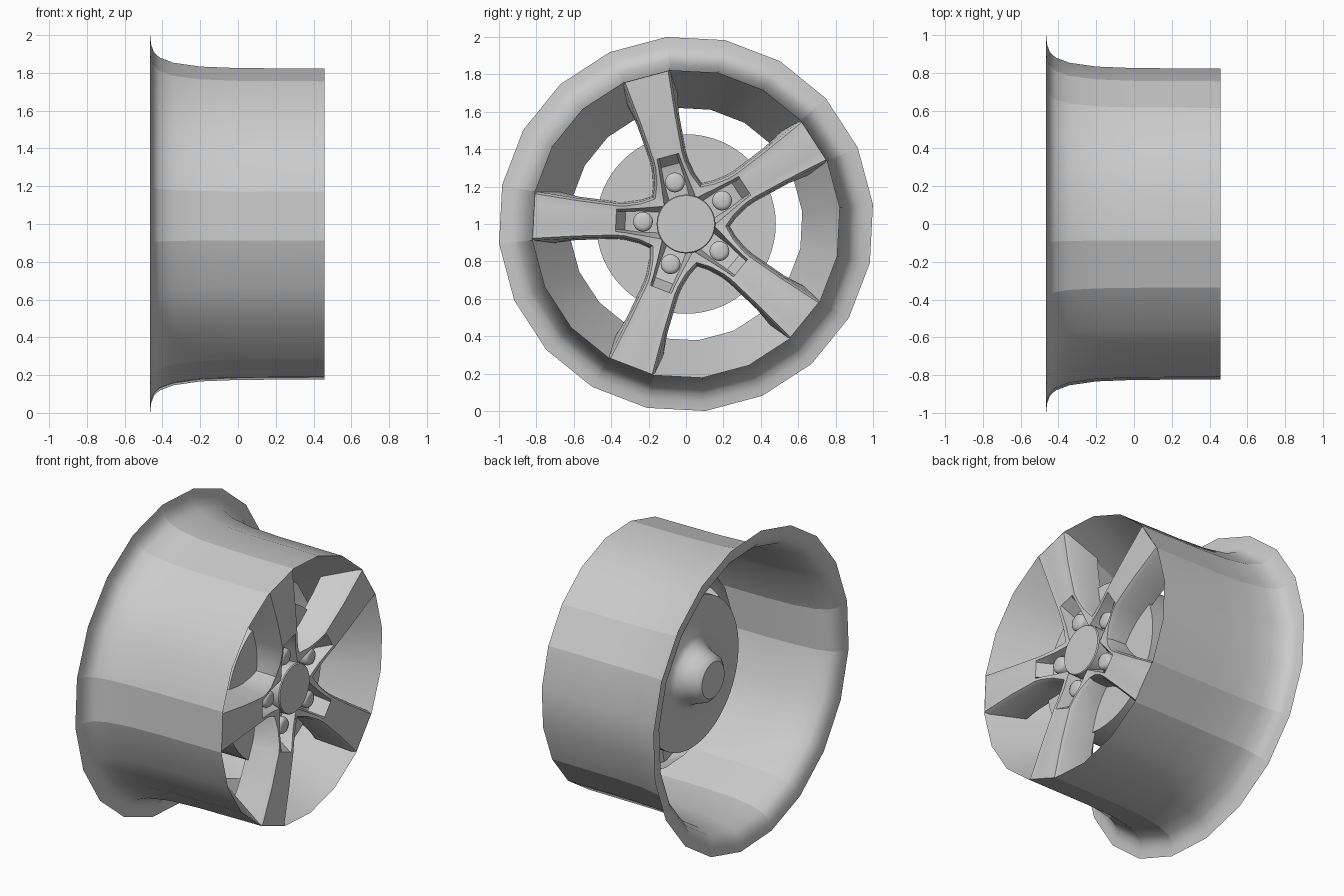
import bpy, bmesh
from math import sin, cos, radians

if "Cube" in bpy.data.objects:
    bpy.data.objects.remove(bpy.data.objects["Cube"], do_unlink=True)

metal = bpy.data.materials.new("grey_metal")
metal.use_nodes = True
metal.diffuse_color = (0.6, 0.6, 0.6, 1)
metal.node_tree.nodes["Principled BSDF"].inputs["Base Color"].default_value = (0.6, 0.6, 0.6, 1)

AXLE = 1.0
SPOKES = [radians(33 + 72 * k) for k in range(5)]


def finish(name, bm, flip=None, angle=None):
    bmesh.ops.remove_doubles(bm, verts=bm.verts, dist=0.0005)
    if flip is None:
        bmesh.ops.recalc_face_normals(bm, faces=bm.faces)
    elif flip:
        bmesh.ops.reverse_faces(bm, faces=bm.faces)
    for f in bm.faces:
        f.smooth = True
    mesh = bpy.data.meshes.new(name)
    bm.to_mesh(mesh)
    bm.free()
    mesh.materials.append(metal)
    obj = bpy.data.objects.new(name, mesh)
    bpy.context.collection.objects.link(obj)
    if angle:
        bpy.ops.object.select_all(action="DESELECT")
        obj.select_set(True)
        bpy.context.view_layer.objects.active = obj
        bpy.ops.object.shade_smooth_by_angle(angle=radians(angle))
    return obj


def add_faces(bm, rings, closed=True):
    """Bridge successive rows of vertices with quads."""
    for a, b in zip(rings, rings[1:]):
        n = len(a)
        for i in range(n if closed else n - 1):
            j = (i + 1) % n
            bm.faces.new((a[i], a[j], b[j], b[i]))


def lathe(name, profile, sides, start=0, y=0, z=AXLE, angle=35):
    """Spin (x, radius) points around an axis parallel to x."""
    bm = bmesh.new()
    turns = [radians(start + 360 * i / sides) for i in range(sides)]
    rings = [[bm.verts.new((x, y + r * cos(a), z + r * sin(a))) for a in turns]
             for x, r in profile]
    add_faces(bm, rings)
    return finish(name, bm, angle=angle)


def rim_sheet(name, profile, flip):
    """Twenty-sided open sheet, smooth between spokes and creased at their sides."""
    bm = bmesh.new()
    turns = [radians(6 + 18 * i) for i in range(20)]
    rings = [[bm.verts.new((x, r * cos(a), AXLE + r * sin(a))) for a in turns]
             for x, r in profile]
    add_faces(bm, rings)
    for lower, upper in zip(rings, rings[1:]):
        for i in range(20):
            if i % 4 in (1, 2):
                bm.edges.get((lower[i], upper[i])).smooth = False
    return finish(name, bm, flip)


# Flared outer barrel and the tapered well behind the spokes
rim_sheet("rim_barrel", [(-0.465, 1.005), (-0.46, 0.955), (-0.445, 0.915), (-0.415, 0.886),
                         (-0.34, 0.858), (-0.2, 0.838), (0, 0.83), (0.457, 0.827)], True)
rim_sheet("rim_well", [(0.457, 0.827), (0.1, 0.625)], False)

# Brake drum with the axle boss on its back
lathe("brake_drum", [(0.26, 0), (0.26, 0.48), (-0.04, 0.48), (-0.04, 0.22), (-0.06, 0.19),
                     (-0.11, 0.165), (-0.17, 0.145), (-0.195, 0.115), (-0.2, 0)], 64)

# Centre cap
lathe("centre_cap", [(0.22, 0), (0.22, 0.157), (0.4, 0.157), (0.406, 0.152), (0.406, 0)], 48)

# Rows along a spoke: radius, edge half width, face x, pocket rim half width,
# pocket floor half width, pocket floor x
ROWS = [(0.815, 0.129, 0.457, 0.075, 0.06, 0.457),
        (0.58, 0.104, 0.452, 0.068, 0.055, 0.452),
        (0.375, 0.088, 0.44, 0.06, 0.048, 0.438),
        (0.325, 0.09, 0.43, 0.063, 0.05, 0.345),
        (0.245, 0.105, 0.41, 0.072, 0.056, 0.325)]
BACK = 0.24


def half_section(r, edge, face, rim, floor, low):
    back_r = min(r, 0.71)
    return [(back_r, edge + 0.012, BACK), (r, edge + 0.003, face - 0.025),
            (r, edge - 0.01, face), (r, rim, face - 0.002), (r, floor, low)]


def valley_section():
    """Last row, on the seam shared with the next spoke."""
    c, s = cos(radians(36)), sin(radians(36))
    seam = [(0.235, BACK), (0.227, 0.355), (0.212, 0.385), (0.15, 0.39)]
    return [(d * c, d * s, x) for d, x in seam] + [(0.14, 0.055, 0.32)]


# Five spokes, each a mirrored strip with a sunken nut pocket
bm = bmesh.new()
for a in SPOKES:
    rings = []
    for half in [half_section(*row) for row in ROWS] + [valley_section()]:
        points = half + [(r, -t, x) for r, t, x in reversed(half)]
        rings.append([bm.verts.new((x, r * cos(a) - t * sin(a),
                                    AXLE + r * sin(a) + t * cos(a))) for r, t, x in points])
    add_faces(bm, rings)
    bm.faces.new(rings[0])
finish("spokes", bm, angle=40)

# Wheel nuts
for k, a in enumerate(SPOKES):
    lathe(f"wheel_nut_{k + 1}", [(0.28, 0), (0.28, 0.053), (0.375, 0.053), (0.388, 0.046),
                                 (0.393, 0.03), (0.395, 0)], 20,
          y=0.23 * cos(a), z=AXLE + 0.23 * sin(a), angle=50)
